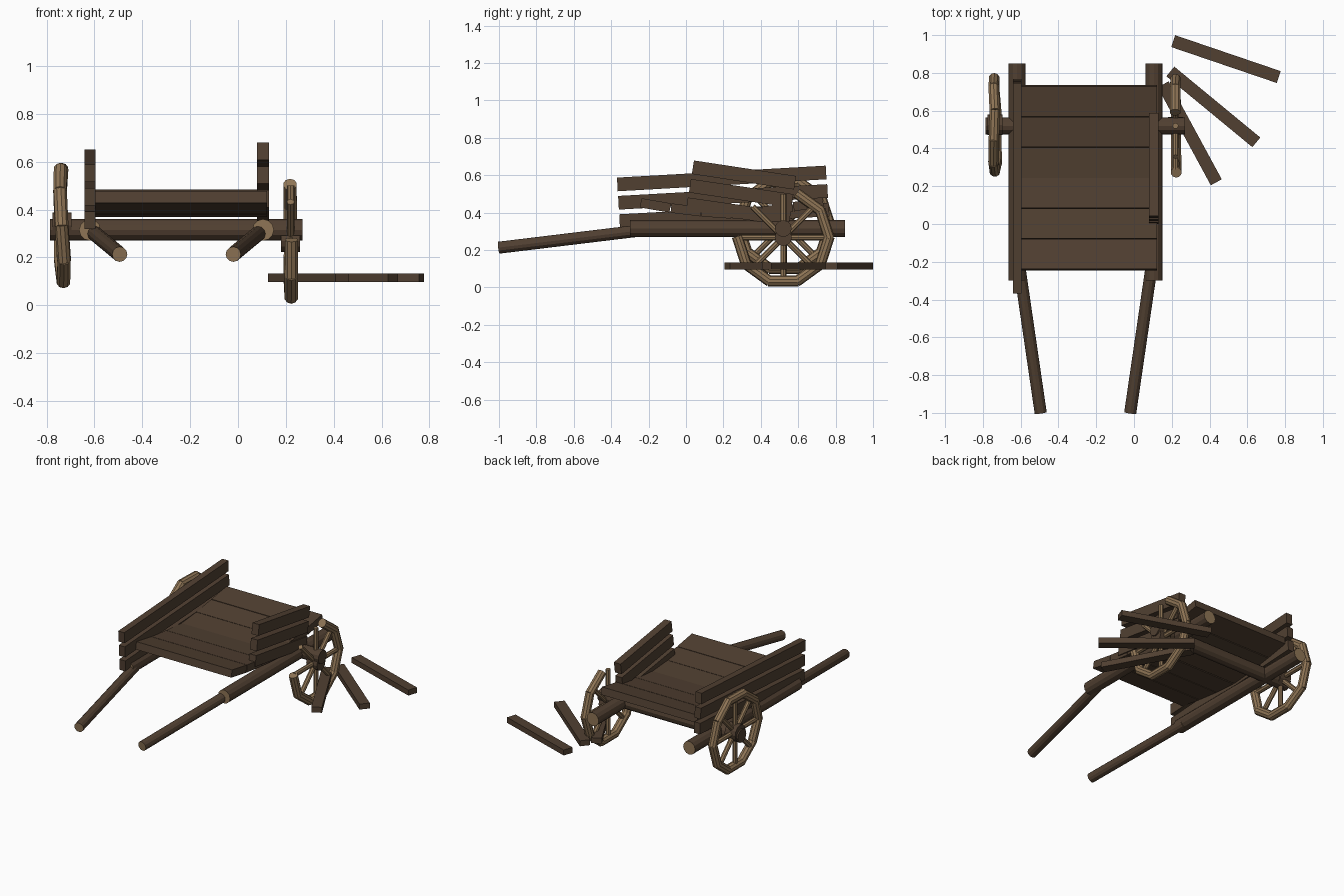
import bpy, bmesh, math, random
from mathutils import Vector, Matrix

if "Cube" in bpy.data.objects:
    bpy.data.objects.remove(bpy.data.objects["Cube"])

random.seed(4)


def material(name, rgb):
    m = bpy.data.materials.new(name)
    m.diffuse_color = (*rgb, 1)
    m.use_nodes = True
    m.node_tree.nodes["Principled BSDF"].inputs["Base Color"].default_value = m.diffuse_color
    return m


DARK = material("dark brown wood", (0.082, 0.051, 0.031))
TAN = material("tan wood", (0.275, 0.178, 0.092))


def finish(name, bm, mats):
    me = bpy.data.meshes.new(name)
    bm.to_mesh(me)
    bm.free()
    for m in mats:
        me.materials.append(m)
    ob = bpy.data.objects.new(name, me)
    bpy.context.collection.objects.link(ob)
    return ob


def add_rod(bm, a, b, r1, r2=None, sides=12):
    """Straight rod from a to b."""
    a, b = Vector(a), Vector(b)
    d = b - a
    mat = Matrix.Translation((a + b) / 2) @ d.to_track_quat('Z', 'Y').to_matrix().to_4x4()
    bmesh.ops.create_cone(bm, cap_ends=True, segments=sides, radius1=r1,
                          radius2=r1 if r2 is None else r2, depth=d.length, matrix=mat)


def rod(name, a, b, r1, r2=None, mats=(DARK,), sides=12):
    bm = bmesh.new()
    add_rod(bm, a, b, r1, r2, sides)
    if len(mats) > 1:                      # cut ends show the lighter wood
        for f in bm.faces:
            f.material_index = int(len(f.verts) > 4)
    return finish(name, bm, mats)


def plank(name, centre, size, rx=0.0, rz=0.0):
    bm = bmesh.new()
    mat = (Matrix.Translation(centre) @ Matrix.Rotation(rz, 4, 'Z')
           @ Matrix.Rotation(rx, 4, 'X') @ Matrix.Diagonal((*size, 1)))
    bmesh.ops.create_cube(bm, size=1, matrix=mat)
    return finish(name, bm, [DARK])


def side_plank(name, x, width, y0, z0, y1, z1, height=0.073):
    """Side board running between two (y, z) end centres."""
    plank(name, (x, (y0 + y1) / 2, (z0 + z1) / 2),
          (width, math.hypot(y1 - y0, z1 - z0), height), rx=math.atan2(z1 - z0, y1 - y0))


# Side beams and pull handles, mirrored about the cart's own centre line
MID = -0.257
for side, s in (("left", -1), ("right", 1)):
    rod(side + "_beam", (MID + s * 0.362, -0.30, 0.315), (MID + s * 0.362, 0.85, 0.315),
        0.045, mats=(DARK, TAN))
    rod(side + "_handle", (MID + s * 0.237, -1.0, 0.213), (MID + s * 0.348, -0.24, 0.305),
        0.032, mats=(DARK, TAN))

# Axle
rod("axle", (-0.785, 0.52, 0.315), (0.27, 0.52, 0.315), 0.045)


# Wheels: ten rim pieces, eight spokes, dark hub
def wheel(name, c, missing=(), wobble=0.01, hub_r=0.05):
    c = Vector(c)
    R, n = 0.245, 10
    joints = [c + Vector((random.uniform(-wobble, wobble),
                          R * math.cos(math.tau * k / n), R * math.sin(math.tau * k / n)))
              for k in range(n)]
    bm = bmesh.new()
    for k in range(n):
        if k in missing:
            continue
        a, b = joints[k], joints[(k + 1) % n]
        e = (b - a).normalized() * 0.006
        add_rod(bm, a - e, b + e, 0.029, sides=10)
    finish(name + "_rim", bm, [TAN])
    bm = bmesh.new()
    for k in range(8):
        t = math.tau * k / 8
        add_rod(bm, c, c + Vector((0, math.cos(t), math.sin(t))) * 0.232, 0.016, sides=8)
    finish(name + "_spokes", bm, [TAN])
    rod(name + "_hub", c - Vector((0.04, 0, 0)), c + Vector((0.04, 0, 0)), hub_r)


wheel("left_wheel", (-0.735, 0.525, 0.333), hub_r=0.055)
wheel("right_wheel", (0.22, 0.52, 0.268), missing=(2, 3, 4), wobble=0.004, hub_r=0.046)

# Bed boards, sagging between the front and back edges
tops = [0.478, 0.450, 0.430, 0.418, 0.432, 0.456, 0.485]
step = 0.98 / 6
for i in range(6):
    za, zb = tops[i], tops[i + 1]
    plank(f"bed_board_{i + 1}", (-0.238, -0.245 + step * (i + 0.5), (za + zb) / 2 - 0.025),
          (0.72, step - 0.003, 0.05), rx=math.atan2(zb - za, step))

# Side boards: long on the left, broken and tipped on the right
for i in range(3):
    side_plank(f"left_side_board_{i + 1}", -0.618, 0.045,
               -0.355 - 0.006 * i, 0.355 + 0.098 * i, 0.765 - 0.008 * i, 0.417 + 0.099 * i)
    side_plank(f"right_side_board_{i + 1}", 0.104, 0.05,
               0.005 + 0.016 * i, 0.445 + 0.099 * i, 0.555 + 0.014 * i, 0.366 + 0.097 * i)

# Fallen boards beside the broken wheel
for i, (x, y, deg) in enumerate([(0.487, 0.873, -18.8), (0.42, 0.62, -39.5), (0.295, 0.48, -61.5)]):
    plank(f"fallen_board_{i + 1}", (x, y, 0.115), (0.59, 0.066, 0.037), rz=math.radians(deg))
